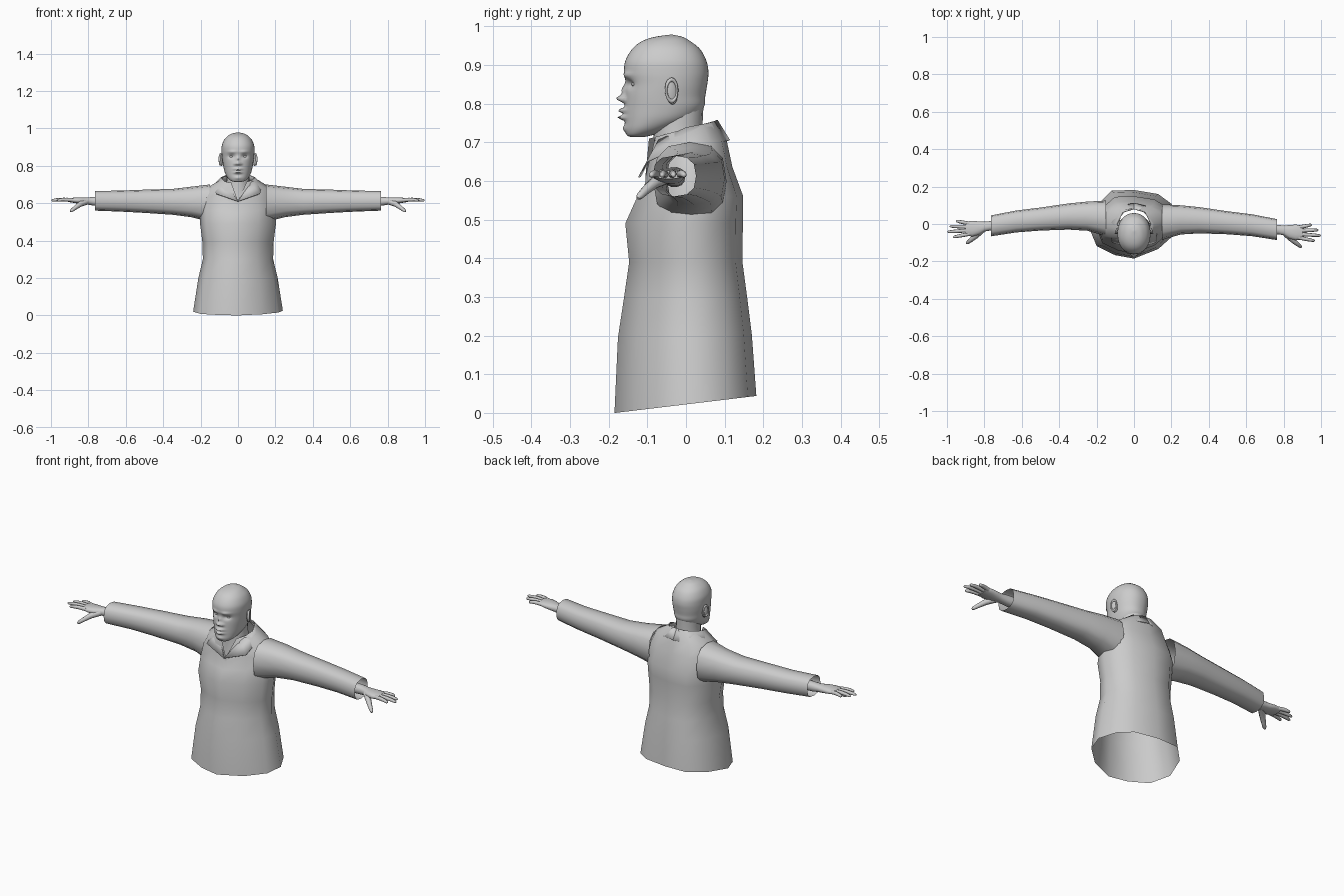
import bpy, bmesh, math
from mathutils import Vector

if "Cube" in bpy.data.objects:
    bpy.data.objects.remove(bpy.data.objects["Cube"])

grey = bpy.data.materials.new("light_grey")
grey.diffuse_color = (0.6, 0.6, 0.6, 1)
grey.use_nodes = True
grey.node_tree.nodes["Principled BSDF"].inputs["Base Color"].default_value = grey.diffuse_color


def finish(ob, angle=40):
    ob.data.materials.clear()
    ob.data.materials.append(grey)
    bpy.ops.object.select_all(action='DESELECT')
    ob.select_set(True)
    bpy.context.view_layer.objects.active = ob
    bpy.ops.object.shade_smooth_by_angle(angle=math.radians(angle))
    return ob


def loft(name, rings, cap0=False, cap1=False, closed=True, angle=40):
    """Skin a surface over rings that all have the same point count."""
    bm = bmesh.new()
    vs = [[bm.verts.new(p) for p in r] for r in rings]
    n = len(rings[0])
    for a, b in zip(vs, vs[1:]):
        for i in range(n if closed else n - 1):
            j = (i + 1) % n
            bm.faces.new((a[i], a[j], b[j], b[i]))
    if cap0:
        bm.faces.new(vs[0])
    if cap1:
        bm.faces.new(vs[-1])
    bmesh.ops.remove_doubles(bm, verts=bm.verts, dist=0.0001)
    bmesh.ops.recalc_face_normals(bm, faces=bm.faces)
    me = bpy.data.meshes.new(name)
    bm.to_mesh(me)
    bm.free()
    ob = bpy.data.objects.new(name, me)
    bpy.context.collection.objects.link(ob)
    return finish(ob, angle)


def oval(n, e=2.0):
    """Unit superellipse."""
    out = []
    for i in range(n):
        t = 2 * math.pi * i / n
        c, s = math.cos(t), math.sin(t)
        out.append((math.copysign(abs(c) ** (2 / e), c), math.copysign(abs(s) ** (2 / e), s)))
    return out


def span(u, lo, hi):
    return (lo + hi) / 2 + u * (hi - lo) / 2


def tube(name, pts, radii, sides=8):
    pts = [Vector(p) for p in pts]
    rings = []
    for i, p in enumerate(pts):
        d = (pts[min(i + 1, len(pts) - 1)] - pts[max(i - 1, 0)]).normalized()
        u = d.cross(Vector((0, 0, 1))).normalized()
        w = u.cross(d)
        rings.append([p + (u * c + w * s) * radii[i] for c, s in oval(sides)])
    return loft(name, rings, True, True, angle=60)


def ball(name, loc, scale, seg=16):
    bpy.ops.mesh.primitive_uv_sphere_add(segments=seg, ring_count=seg // 2, location=loc)
    ob = bpy.context.object
    ob.name = name
    ob.scale = scale
    return finish(ob, 60)


# shirt body: slightly twisted outline, open hem, V shaped neckline
outline = [(1, .15), (.83, .6), (.54, .88), (0, 1), (-.5, .98), (-.83, .55), (-1, -.1),
           (-.83, -.64), (-.42, -.9), (0, -1), (.54, -.72), (.9, -.3)]
FRONT = 9
# z, half width, front y, back y, tilt with y, dip of the front point
levels = [(.022, .24, -.185, .182, .12, 0), (.2, .212, -.176, .17, .03, 0),
          (.3, .188, -.16, .158, 0, 0), (.39, .19, -.147, .146, 0, 0),
          (.49, .203, -.157, .147, 0, 0), (.56, .205, -.13, .148, 0, -.01),
          (.63, .195, -.108, .12, .05, -.04), (.685, .165, -.105, .105, .2, -.066),
          (.735, .085, -.105, .08, .27, -.096)]
rings = []
for z, hw, yf, yb, tilt, dip in levels:
    ring = []
    for i, (ux, uy) in enumerate(outline):
        y = span(uy, yf, yb)
        ring.append((ux * hw, y, z + tilt * y + (dip if i == FRONT else 0)))
    rings.append(ring)
loft("shirt_body", rings, angle=50)

# collar: folded flaps meeting at the V
inner = [(0, .08, .757), (.06, .062, .75), (.09, 0, .737), (.066, -.07, .705), (0, -.118, .612)]
outer = [(0, .112, .705), (.085, .09, .70), (.125, .01, .70), (.118, -.1, .65), (0, -.122, .609)]
for side, sx in (("right", 1), ("left", -1)):
    strip = [[(sx * x, y, z) for x, y, z in edge] for edge in (inner, outer)]
    ob = loft(side + "_collar", strip, closed=False)
    sol = ob.modifiers.new("cloth", 'SOLIDIFY')
    sol.thickness = .004
    sol.offset = 0

# sleeves and hands; the two sides differ by a small shift in y
sleeve = [(.15, -.085, .105, .5, .70), (.25, -.056, .1, .525, .688), (.35, -.05, .09, .538, .676),
          (.5, -.055, .068, .548, .672), (.63, -.065, .052, .555, .667), (.765, -.086, .026, .56, .665)]
palm = [(.70, -.03, .028, .61, .026), (.77, -.03, .025, .61, .024), (.80, -.034, .026, .611, .02),
        (.83, -.042, .036, .612, .019), (.865, -.045, .042, .615, .016), (.9, -.045, .036, .616, .011)]
fingers = [("index", -.073, .966, -.09), ("middle", -.054, .998, -.062),
           ("ring", -.036, .985, -.032), ("little", -.018, .95, -.004)]
for side, sx, dy in (("right", 1, 0), ("left", -1, .02)):
    loft(side + "_sleeve", [[(sx * x, span(u, y0, y1) + dy, span(w, z0, z1)) for u, w in oval(12, 2.6)]
                            for x, y0, y1, z0, z1 in sleeve], angle=60)
    loft(side + "_palm", [[(sx * x, y + u * hw + dy, z + w * hz) for u, w in oval(14, 2.3)]
                          for x, y, hw, z, hz in palm], True, True, angle=60)
    for name, y0, tx, ty in fingers:
        path = [(sx * (.88 + (tx - .88) * f), y0 + (ty - y0) * f + dy, .616 + b)
                for f, b in ((0, 0), (.45, .003), (.75, .002), (.95, -.001), (1, -.002))]
        tube(f"{side}_{name}_finger", path, (.0105, .01, .0088, .0068, .003))
    tube(side + "_thumb", [(sx * .81, -.05 + dy, .608), (sx * .845, -.083 + dy, .594),
                           (sx * .872, -.106 + dy, .574), (sx * .89, -.12 + dy, .56),
                           (sx * .896, -.125 + dy, .555)], (.017, .015, .0115, .009, .004))

# neck running down to the chest inside the V
neck = [(.57, .09, -.095, .05), (.64, .075, -.092, .046), (.70, .062, -.082, .045),
        (.75, .06, -.088, .043), (.81, .062, -.08, .046)]
loft("neck", [[(u * hw, span(w, yf, yb), z) for u, w in oval(20)] for z, hw, yf, yb in neck], angle=60)

# head: rings smoothed from key sections, face pushed in and out by soft bumps
keys = [(.714, .02, -.145, -.105), (.719, .037, -.153, -.085), (.735, .055, -.157, -.035),
        (.76, .069, -.158, .02), (.79, .077, -.158, .046), (.82, .082, -.157, .05),
        (.85, .086, -.155, .055), (.88, .088, -.16, .058), (.91, .086, -.157, .053),
        (.94, .073, -.14, .037), (.96, .054, -.116, .013), (.972, .033, -.083, -.008),
        (.978, .004, -.042, -.034)]
bumps = [(0, .813, .011, .009, .023), (0, .836, .008, .014, .011),        # nose
         (-.015, .809, .007, .006, .010), (.015, .809, .007, .006, .010),  # nostrils
         (0, .782, .019, .006, .019), (0, .764, .018, .006, .020),         # lips
         (0, .735, .02, .009, .006),                                       # chin
         (-.035, .85, .015, .010, -.012), (.035, .85, .015, .010, -.012),  # eye sockets
         (-.032, .874, .02, .007, .006), (.032, .874, .02, .007, .006)]    # brow


def catmull(a, b, c, d, t):
    return tuple(.5 * (2 * q + (r - p) * t + (2 * p - 5 * q + 4 * r - s) * t * t
                       + (3 * q - p - 3 * r + s) * t ** 3) for p, q, r, s in zip(a, b, c, d))


sections = []
for i in range(len(keys) - 1):
    a, d = keys[max(i - 1, 0)], keys[min(i + 2, len(keys) - 1)]
    sections += [catmull(a, keys[i], keys[i + 1], d, k / 6) for k in range(6)]
sections.append(keys[-1])
rings = []
for z, hw, yf, yb in sections:
    ring = []
    for u, w in oval(72, 2.15):
        x, y = u * hw, span(w, yf, yb)
        if w < 0:
            y -= sum(h * math.exp(-((x - bx) / sx) ** 2 - ((z - bz) / sz) ** 2)
                     for bx, bz, sx, sz, h in bumps)
        ring.append((x, y, z))
    rings.append(ring)
loft("head", rings, True, True, angle=70)

# eyes and ears
for side, sx in (("right", 1), ("left", -1)):
    ball(side + "_eye", (sx * .035, -.128, .85), (.014, .013, .008))
    ear = ball(side + "_ear", (sx * .089, -.038, .831), (.008, .017, .034))
    ear.rotation_euler = (math.radians(8), 0, sx * math.radians(20))
    bpy.ops.mesh.primitive_torus_add(major_radius=.024, minor_radius=.005, major_segments=24,
                                     minor_segments=8, location=(sx * .094, -.037, .834),
                                     rotation=(0, math.radians(90), sx * math.radians(20)))
    rim = bpy.context.object
    rim.name = side + "_ear_rim"
    rim.scale = (1.15, .62, 1)
    finish(rim, 60)
